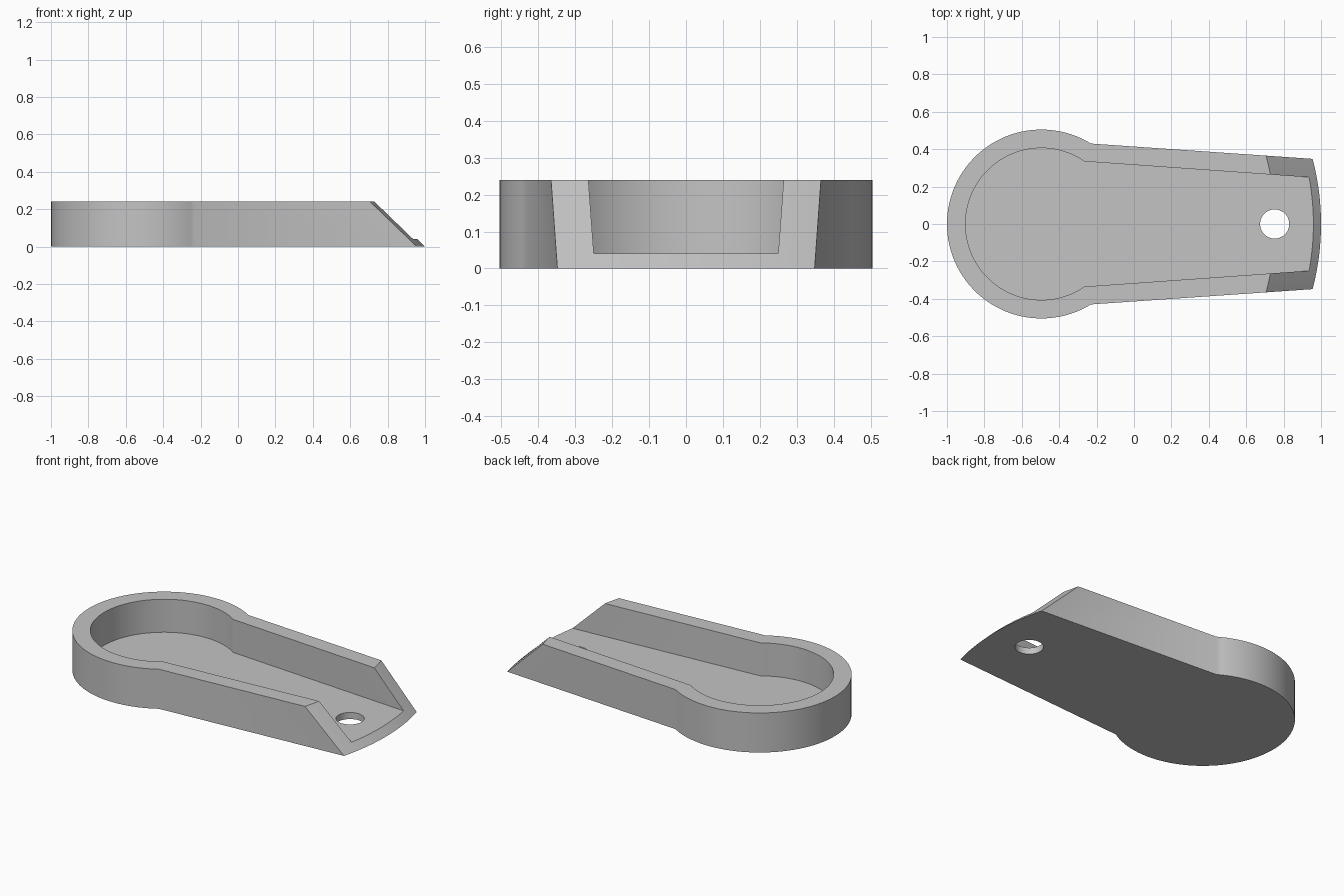
import bpy, bmesh
from math import atan2, cos, sin, pi

cube = bpy.data.objects.get("Cube")
if cube:
    bpy.data.objects.remove(cube, do_unlink=True)

HEIGHT, FLOOR = 0.24, 0.04
BOWL_X = -0.495          # centre of the round bowl
END_X = 1.3              # handle runs past the tip before trimming

grey = bpy.data.materials.new("matte_grey")
grey.use_nodes = True
grey.diffuse_color = (0.55, 0.55, 0.55, 1)
grey.node_tree.nodes["Principled BSDF"].inputs["Base Color"].default_value = grey.diffuse_color


def prism(name, outline, z0, z1, shear=0.0):
    """Extrude an xy outline from z0 to z1, leaning along x by shear."""
    bm = bmesh.new()
    low, high = ([bm.verts.new((x + shear * z, y, z)) for x, y in outline] for z in (z0, z1))
    bm.faces.new(low[::-1])
    bm.faces.new(high)
    n = len(outline)
    for i in range(n):
        j = (i + 1) % n
        bm.faces.new((low[i], low[j], high[j], high[i]))
    bmesh.ops.recalc_face_normals(bm, faces=bm.faces)
    mesh = bpy.data.meshes.new(name)
    bm.to_mesh(mesh)
    bm.free()
    mesh.materials.append(grey)
    obj = bpy.data.objects.new(name, mesh)
    bpy.context.collection.objects.link(obj)
    return obj


def arc(cx, radius, start, end, steps):
    angles = [start + (end - start) * i / steps for i in range(steps + 1)]
    return [(cx + radius * cos(a), radius * sin(a)) for a in angles]


def keyhole(radius, neck_x, neck_y, taper):
    """Round bowl joined to a handle that narrows toward +x."""
    a = atan2(neck_y, neck_x - BOWL_X)
    end_y = neck_y - taper * (END_X - neck_x)
    return arc(BOWL_X, radius, a, 2 * pi - a, 72) + [(END_X, -end_y), (END_X, end_y)]


# Outer body
body = prism("spoon_rest", keyhole(0.505, -0.23, 0.43, 0.069), 0, HEIGHT)

# Recess, hanging hole and sloping, bowed handle tip
recess = prism("recess_cutter", keyhole(0.406, -0.265, 0.335, 0.071), FLOOR, 0.5)
hole = prism("hole_cutter", arc(0.752, 0.078, 0, 2 * pi * 47 / 48, 47), -0.1, 0.3)
bow = [(1 - 0.37 * y * y, y) for y in (0.5 - i / 24 for i in range(25))]
tip = prism("tip_cutter", bow + [(2, -0.5), (2, 0.5)], -0.1, 0.4, shear=-1.02)

bpy.context.view_layer.objects.active = body
for cutter in (recess, hole, tip):
    mod = body.modifiers.new(cutter.name, "BOOLEAN")
    mod.operation = "DIFFERENCE"
    mod.solver = "EXACT"
    mod.object = cutter
    bpy.ops.object.modifier_apply(modifier=mod.name)
    bpy.data.objects.remove(cutter, do_unlink=True)

# Smooth the curved walls, keep the rims crisp
bpy.ops.object.select_all(action="DESELECT")
body.select_set(True)
bpy.ops.object.shade_smooth_by_angle(angle=pi / 6)
